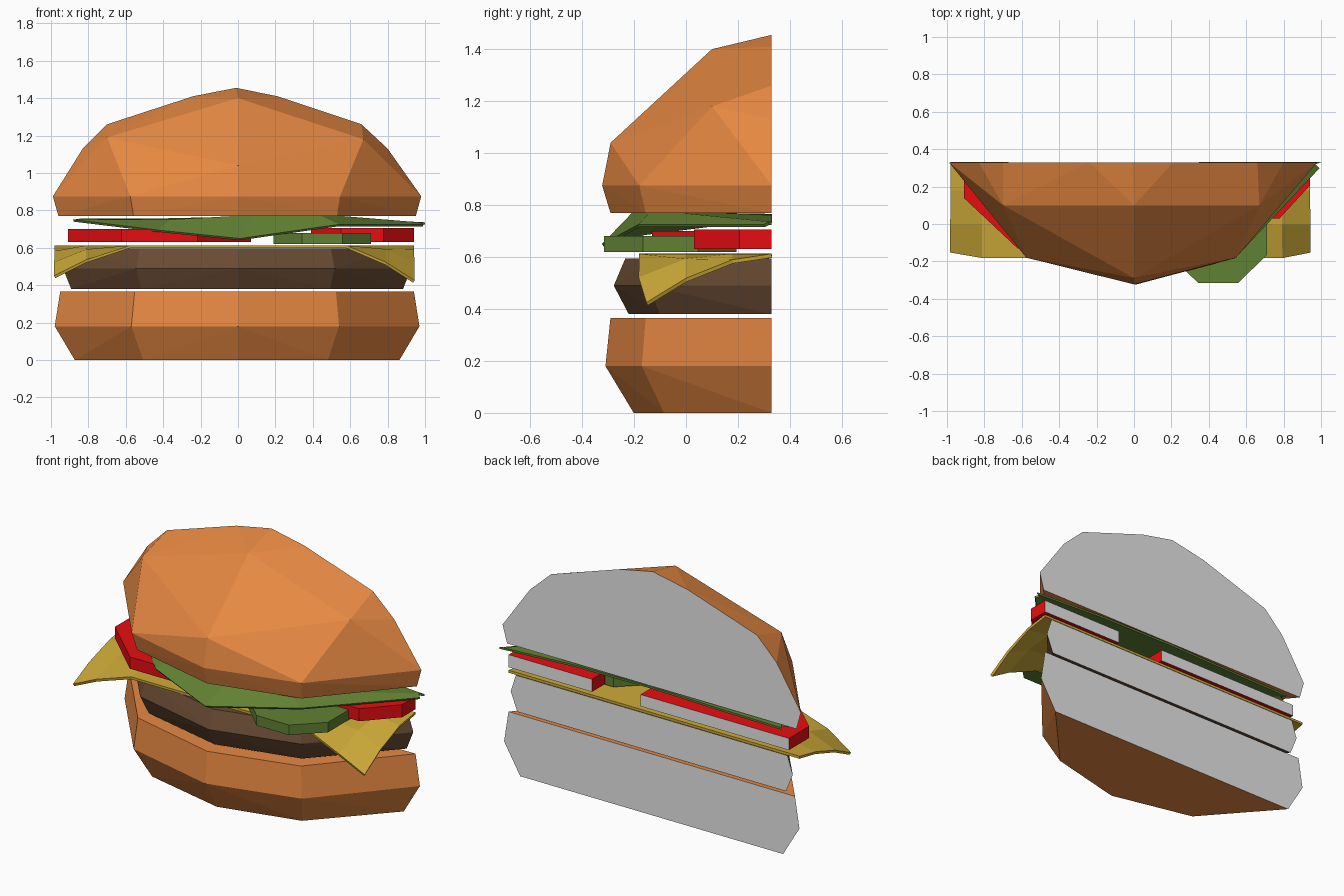
import bpy, bmesh, math

if "Cube" in bpy.data.objects:
    bpy.data.objects.remove(bpy.data.objects["Cube"], do_unlink=True)

CUT = 0.33  # plane where the burger is sliced in half


def material(name, rgb):
    m = bpy.data.materials.new(name)
    m.use_nodes = True
    m.diffuse_color = (*rgb, 1)
    m.node_tree.nodes["Principled BSDF"].inputs["Base Color"].default_value = (*rgb, 1)
    return m


bun = material("bun orange", (0.8, 0.25, 0.055))
meat = material("patty brown", (0.14, 0.07, 0.033))
red = material("tomato red", (0.8, 0.004, 0.006))
yellow = material("cheese yellow", (0.62, 0.41, 0.04))
green = material("leaf green", (0.12, 0.22, 0.033))
grey = material("cut grey", (0.8, 0.8, 0.8))


def finish(name, bm, mats):
    bmesh.ops.recalc_face_normals(bm, faces=bm.faces)
    mesh = bpy.data.meshes.new(name)
    bm.to_mesh(mesh)
    bm.free()
    for m in mats:
        mesh.materials.append(m)
    obj = bpy.data.objects.new(name, mesh)
    bpy.context.collection.objects.link(obj)
    return obj


def solid(name, points, mat):
    """Faceted convex chunk; the flat slice on the cut plane is grey."""
    bm = bmesh.new()
    for p in points:
        bm.verts.new(p)
    res = bmesh.ops.convex_hull(bm, input=bm.verts)
    inner = {v for v in res["geom_interior"] if isinstance(v, bmesh.types.BMVert)}
    bmesh.ops.delete(bm, geom=list(inner), context="VERTS")
    bmesh.ops.dissolve_limit(bm, angle_limit=0.01, verts=bm.verts, edges=bm.edges)
    bm.normal_update()
    for f in bm.faces:
        if f.normal.y > 0.99 and f.calc_center_median().y > CUT - 0.01:
            f.material_index = 1
    return finish(name, bm, [mat, grey])


def sheet(name, rows, mat, thickness):
    """Thin sheet through rows of points."""
    bm = bmesh.new()
    grid = [[bm.verts.new(p) for p in row] for row in rows]
    for a, b in zip(grid, grid[1:]):
        for i in range(len(a) - 1):
            bm.faces.new((a[i], a[i + 1], b[i + 1], b[i]))
    obj = finish(name, bm, [mat])
    mod = obj.modifiers.new("thickness", "SOLIDIFY")
    mod.thickness = thickness
    mod.offset = 0
    return obj


# Shared half outline of the round layers, measured from the cut plane
OUTLINE = [(-0.98, 0), (-0.57, -0.5), (0, -0.64), (0.54, -0.5), (0.97, 0)]


def ring(sx, sy, z):
    return [(x * sx, CUT + y * sy, z) for x, y in OUTLINE]


# Buns and patty
solid("bottom_bun", ring(0.89, 0.83, 0) + ring(1, 1, 0.18) + ring(0.97, 0.97, 0.365), bun)
solid("patty", ring(0.91, 0.86, 0.38) + ring(0.955, 0.95, 0.49) + ring(0.92, 0.88, 0.595), meat)
dome = [(0, -0.29, 1.04), (-0.7, 0.1, 1.19), (0, 0.1, 1.4), (0.67, 0.1, 1.18)]
crest = [(-0.83, 1.13), (-0.7, 1.26), (-0.24, 1.41), (-0.01, 1.455),
         (0.21, 1.41), (0.66, 1.26), (0.8, 1.13)]
solid("top_bun", ring(0.98, 0.97, 0.77) + ring(1.01, 1.02, 0.875) + dome
      + [(x, CUT, z) for x, z in crest], bun)

# Cheese slice with two corners folding down
def cheese_point(x, y):
    t = max(0, (abs(x) - 0.58) / 0.38 - (y + 0.18) / 0.48)
    drop = 0.2 if x > 0 else 0.15
    return (x, y + 0.03 * (t > 0.9), 0.605 - drop * t ** 1.35)


columns = [-0.98, -0.81, -0.58, 0, 0.58, 0.79, 0.94]
sheet("cheese", [[cheese_point(x, y) for x in columns] for y in (-0.18, 0, 0.18, CUT)],
      yellow, 0.015)


# Octagonal slices
def octagon(cx, cy, rx, ry, z0, z1):
    k = 1 / math.cos(math.pi / 8)
    angles = [math.pi * (i + 0.5) / 4 for i in range(8)]
    return [(cx + rx * k * math.cos(a), cy + ry * k * math.sin(a), z)
            for a in angles for z in (z0, z1)]


def half_octagon(cx, r, ry, z0, z1):
    low = [p for p in octagon(cx, CUT, r, ry, z0, z1) if p[1] < CUT]
    return low + [(cx + s * r, CUT, z) for s in (-1, 1) for z in (z0, z1)]


solid("right_tomato", half_octagon(-0.42, 0.49, 0.46, 0.63, 0.7), red)
solid("left_tomato", half_octagon(0.665, 0.275, 0.3, 0.63, 0.705), red)
solid("pickle", octagon(0.45, -0.06, 0.26, 0.255, 0.62, 0.68), green)

# Lettuce leaf drooping at the front
sheet("lettuce", [
    [(-0.88, 0.28, 0.745), (-0.43, -0.16, 0.69), (0.01, -0.32, 0.645), (0.54, -0.18, 0.72), (0.99, 0.3, 0.72)],
    [(-0.84, 0.3, 0.75), (-0.36, -0.08, 0.745), (0.08, -0.2, 0.77), (0.42, -0.13, 0.775), (0.97, 0.32, 0.73)],
    [(-0.86, CUT, 0.745), (-0.45, CUT, 0.75), (0, CUT, 0.76), (0.5, CUT, 0.755), (1, CUT, 0.73)],
], green, 0.012)
